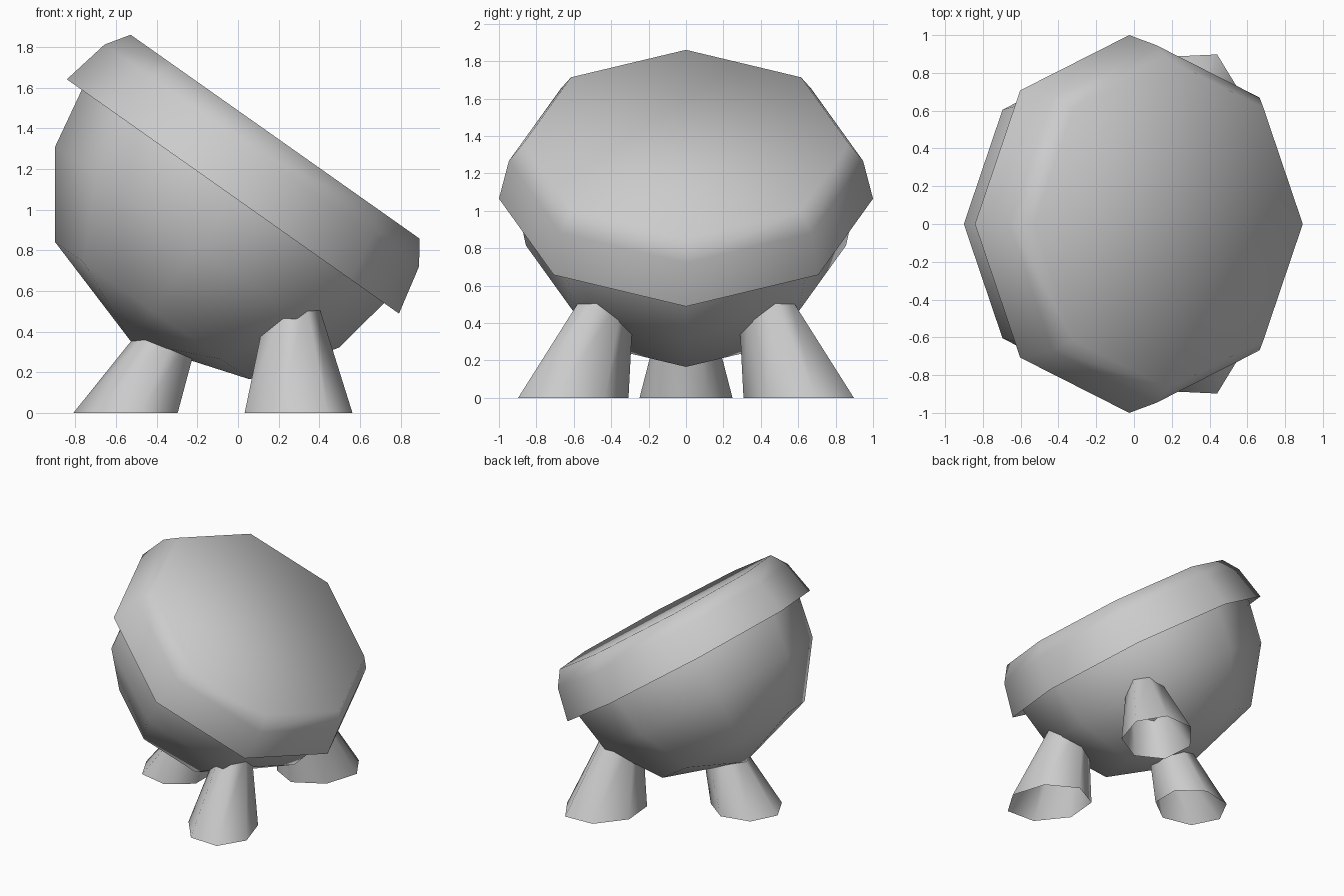
import bpy
import bmesh
import math
from mathutils import Matrix, Vector

cube = bpy.data.objects.get("Cube")
if cube:
    bpy.data.objects.remove(cube, do_unlink=True)

grey = bpy.data.materials.new("plain_grey")
grey.use_nodes = True
grey.diffuse_color = (0.6, 0.6, 0.6, 1)
grey.node_tree.nodes["Principled BSDF"].inputs["Base Color"].default_value = (0.6, 0.6, 0.6, 1)


def ring(bm, center, along, across, heading, sides):
    """Flat elliptical ring of vertices whose first corner points at heading."""
    turn = Matrix.Rotation(heading, 3, "Z")
    verts = []
    for i in range(sides):
        a = math.tau * i / sides
        offset = turn @ Vector((along * math.cos(a), across * math.sin(a), 0))
        verts.append(bm.verts.new(Vector(center) + offset))
    return verts


def bridge(bm, lower, upper):
    count = len(lower)
    for i in range(count):
        j = (i + 1) % count
        bm.faces.new((lower[i], lower[j], upper[j], upper[i]))


def finish(name, bm):
    mesh = bpy.data.meshes.new(name)
    bm.to_mesh(mesh)
    bm.free()
    mesh.materials.append(grey)
    mesh.shade_smooth()
    obj = bpy.data.objects.new(name, mesh)
    bpy.context.collection.objects.link(obj)
    return obj


def tilt(obj):
    obj.location = (-0.025, 0, 1.065)
    obj.rotation_euler = (0, math.radians(35.2), 0)


# Round bowl: octagonal rings closing to a point underneath
bm = bmesh.new()
rings = [ring(bm, (0, 0, z), r, r, 0, 8)
         for r, z in ((0.585, -0.688), (0.856, -0.306), (0.91, 0), (0.9, 0.1))]
for lower, upper in zip(rings, rings[1:]):
    bridge(bm, lower, upper)
pole = bm.verts.new((0, 0, -0.872))
for i in range(8):
    bm.faces.new((pole, rings[0][(i + 1) % 8], rings[0][i]))
tilt(finish("bowl", bm))

# Overhanging lid with a bevelled upper edge and flat top
bm = bmesh.new()
rings = [ring(bm, (0, 0, z), r, r, 0, 8)
         for r, z in ((1, 0), (0.947, 0.247), (0.87, 0.36))]
for lower, upper in zip(rings, rings[1:]):
    bridge(bm, lower, upper)
bm.faces.new(rings[-1])
tilt(finish("lid", bm))


# Hollow tapered legs leaning in towards the bowl
def leg(name, foot, top, along, across, heading, taper):
    bm = bmesh.new()
    base = ring(bm, foot, along, across, heading, 7)
    head = ring(bm, top, along * taper, across * taper, heading, 7)
    bridge(bm, base, head)
    finish(name, bm)


leg("right_leg", (-0.54, 0, 0), (-0.3, 0, 0.46), 0.27, 0.255, math.pi, 0.52)
for name, side in (("front_left_leg", -1), ("back_left_leg", 1)):
    leg(name, (0.29, side * 0.615, 0), (0.265, side * 0.42, 0.55),
        0.32, 0.26, side * math.radians(62), 0.46)
